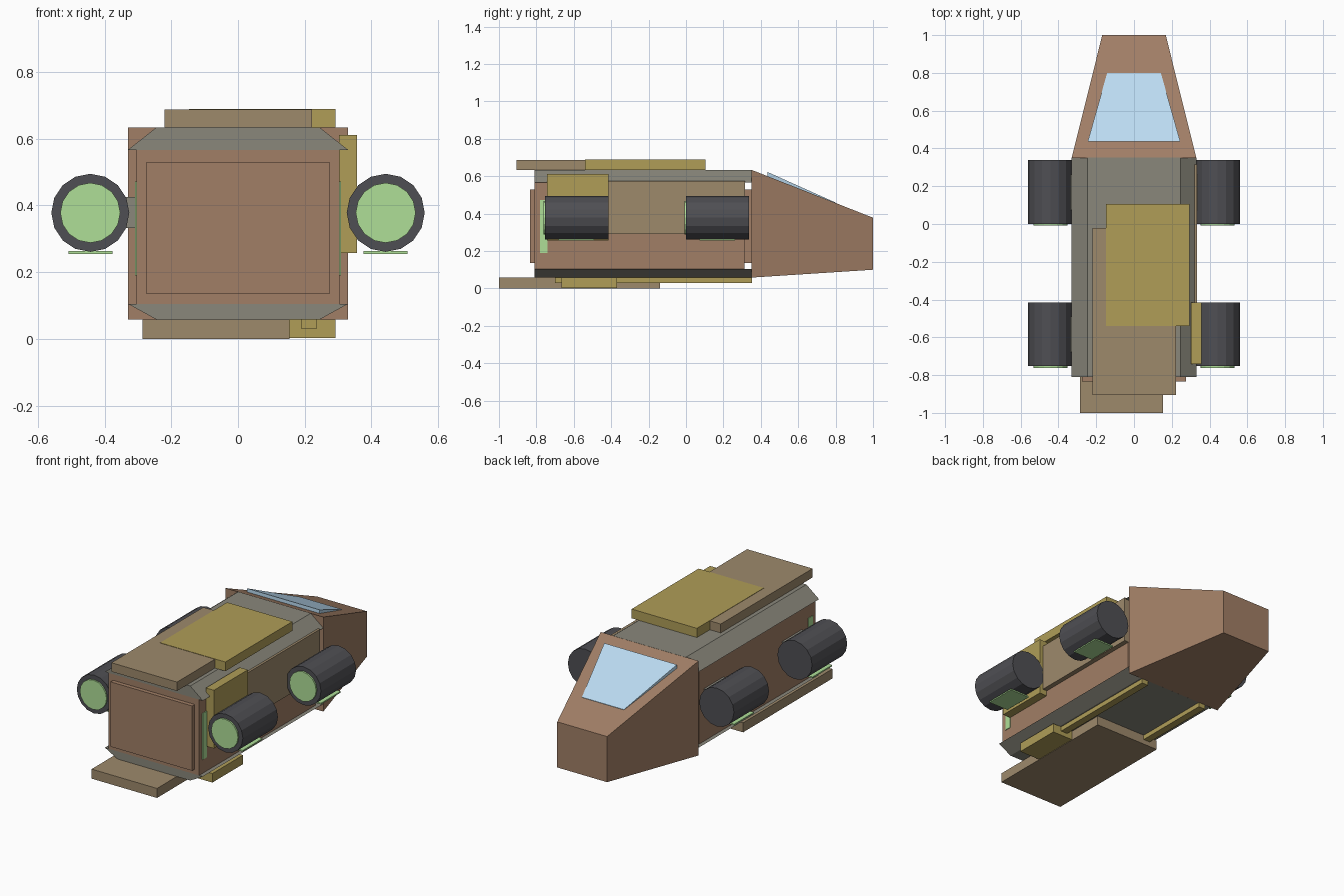
import bpy, bmesh
from math import pi
from mathutils import Matrix

if "Cube" in bpy.data.objects:
    bpy.data.objects.remove(bpy.data.objects["Cube"])


def material(name, r, g, b):
    m = bpy.data.materials.new(name)
    m.diffuse_color = [(c / 255) ** 2.2 for c in (r, g, b)] + [1]
    m.use_nodes = True
    m.node_tree.nodes["Principled BSDF"].inputs["Base Color"].default_value = m.diffuse_color
    return m


BROWN = material("brown", 160, 126, 102)
GREY = material("warm_grey", 136, 134, 122)
TAN = material("tan", 156, 136, 107)
GOLD = material("gold", 174, 156, 88)
DARK = material("dark_grey", 80, 80, 84)
GREEN = material("glow_green", 173, 222, 150)
GLASS = material("glass_blue", 186, 219, 242)


def finish(name, bm, mat):
    bmesh.ops.recalc_face_normals(bm, faces=bm.faces)
    mesh = bpy.data.meshes.new(name)
    bm.to_mesh(mesh)
    bm.free()
    mesh.materials.append(mat)
    obj = bpy.data.objects.new(name, mesh)
    bpy.context.collection.objects.link(obj)
    return obj


def loft(name, ring_a, ring_b, mat):
    """Closed solid between two matching rings of points."""
    bm = bmesh.new()
    a = [bm.verts.new(p) for p in ring_a]
    b = [bm.verts.new(p) for p in ring_b]
    n = len(a)
    bm.faces.new(a)
    bm.faces.new(b)
    for i in range(n):
        j = (i + 1) % n
        bm.faces.new((a[i], a[j], b[j], b[i]))
    return finish(name, bm, mat)


def box(name, x, y, z, mat):
    ring = [(x[0], z[0]), (x[1], z[0]), (x[1], z[1]), (x[0], z[1])]
    return extrude(name, ring, y, mat)


def extrude(name, profile, y, mat):
    return loft(name, [(px, y[0], pz) for px, pz in profile],
                [(px, y[1], pz) for px, pz in profile], mat)


def cylinder(name, x, y, z, r, mat):
    bm = bmesh.new()
    m = Matrix.Translation((x, (y[0] + y[1]) / 2, z)) @ Matrix.Rotation(pi / 2, 4, 'X')
    bmesh.ops.create_cone(bm, cap_ends=True, segments=16, radius1=r, radius2=r,
                          depth=y[1] - y[0], matrix=m)
    return finish(name, bm, mat)


def rect(w, y, z0, z1):
    return [(-w, y, z0), (w, y, z0), (w, y, z1), (-w, y, z1)]


# Fuselage: core, chamfered roof and floor, end doors
box("cargo_core", (-.305, .305), (-.81, .312), (.105, .567), BROWN)
extrude("roof", [(-.33, .567), (.33, .567), (.245, .634), (-.245, .634)], (-.81, .352), GREY)
extrude("floor", [(-.33, .105), (.33, .105), (.245, .058), (-.245, .058)], (-.81, .352), GREY)
box("rear_door", (-.275, .275), (-.835, -.81), (.135, .53), BROWN)
box("forward_bulkhead", (-.275, .275), (.312, .352), (.135, .53), BROWN)

# Cockpit with sloped windscreen
loft("cockpit", rect(.33, .35, .058, .634), rect(.168, 1.0, .10, .378), BROWN)
top = [(-.245, .437, .622), (.245, .437, .622), (.142, .80, .459), (-.142, .80, .459)]
loft("windscreen", top, [(x, y, z - .025) for x, y, z in top], GLASS)

# Armour plates on roof, belly and right wall
box("roof_plate_rear", (-.22, .222), (-.905, -.02), (.634, .688), TAN)
box("roof_plate_front", (-.147, .293), (-.54, .105), (.634, .69), GOLD)
box("belly_plate", (-.287, .154), (-1.0, -.14), (0, .058), TAN)
box("belly_plate_side", (-.03, .293), (-.665, -.37), (.003, .058), GOLD)
box("wall_plate", (.305, .334), (-.42, .315), (.29, .575), TAN)
box("wall_plate_rear", (.303, .357), (-.742, -.415), (.257, .612), GOLD)

for s, side in ((-1, "left"), (1, "right")):
    # Belly rails and rear wall lights
    box(side + "_belly_rail", sorted((s * .19, s * .235)), (-.70, .352), (.03, .058), GOLD)
    box(side + "_wall_light", sorted((s * .30, s * .309)), (-.78, -.74), (.19, .472), GREEN)
    # Engines: pod, glowing exhaust, lower glow strip, mount
    for y, end in ((0, "front"), (-.753, "rear")):
        n = side + "_" + end
        x = s * .443
        cylinder(n + "_engine", x, (y, y + .338), .378, .117, DARK)
        cylinder(n + "_exhaust", x, (y - .009, y + .01), .378, .09, GREEN)
        box(n + "_glow_strip", (x - .066, x + .066), (y + .072, y + .262), (.255, .263), GREEN)
        box(n + "_mount", sorted((s * .30, s * .36)), (y + .075, y + .262), (.332, .425), GREY)
